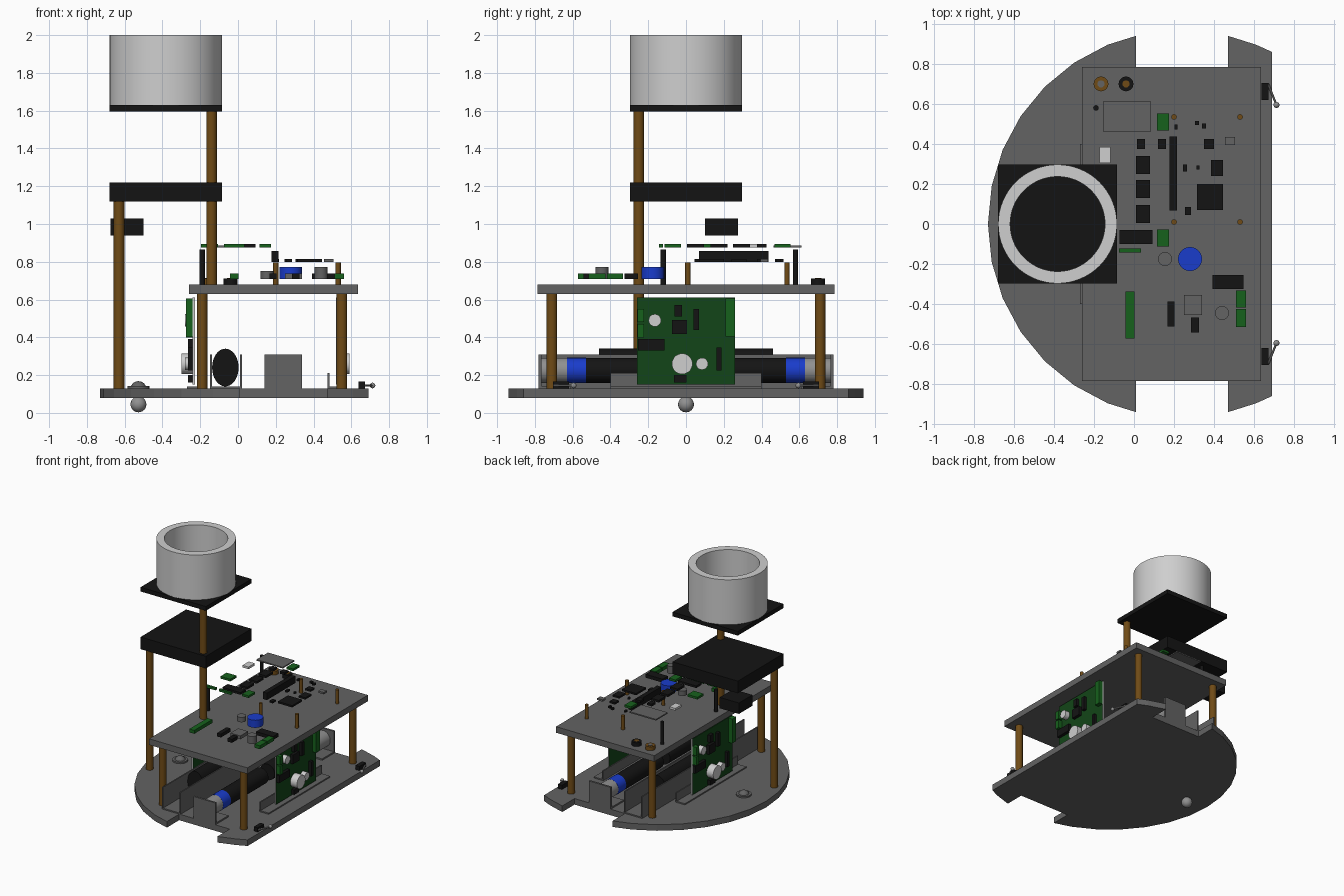
import bpy, bmesh, math
from mathutils import Vector

cube = bpy.data.objects.get("Cube")
if cube:
    bpy.data.objects.remove(cube, do_unlink=True)


def material(name, rgb):
    m = bpy.data.materials.new(name)
    m.use_nodes = True
    m.diffuse_color = (*rgb, 1)
    m.node_tree.nodes["Principled BSDF"].inputs["Base Color"].default_value = (*rgb, 1)
    return m


GRAY = material("plate gray", (0.125, 0.125, 0.125))
BLACK = material("black plastic", (0.007, 0.007, 0.007))
BROWN = material("brown brass", (0.16, 0.07, 0.008))
GREEN = material("connector green", (0.008, 0.12, 0.012))
BOARD = material("board green", (0.006, 0.06, 0.009))
BLUE = material("blue", (0.01, 0.045, 0.6))
LIGHT = material("light gray", (0.62, 0.62, 0.62))
STEEL = material("steel gray", (0.28, 0.28, 0.28))


def finish(name, bm, mat, smooth=False):
    bmesh.ops.recalc_face_normals(bm, faces=bm.faces)
    me = bpy.data.meshes.new(name)
    bm.to_mesh(me)
    bm.free()
    me.materials.append(mat)
    ob = bpy.data.objects.new(name, me)
    bpy.context.collection.objects.link(ob)
    if smooth:
        bpy.ops.object.select_all(action='DESELECT')
        ob.select_set(True)
        bpy.context.view_layer.objects.active = ob
        bpy.ops.object.shade_smooth_by_angle(angle=math.radians(40))
    return ob


def box(name, x, y, z, mat):
    """Box from (min, max) ranges."""
    bm = bmesh.new()
    bmesh.ops.create_cube(bm, size=1)
    for v in bm.verts:
        v.co = [(r[0] + r[1]) / 2 + c * (r[1] - r[0]) for c, r in zip(v.co, (x, y, z))]
    return finish(name, bm, mat)


def chip(name, cx, cy, w, d, z0, z1, mat):
    return box(name, (cx - w / 2, cx + w / 2), (cy - d / 2, cy + d / 2), (z0, z1), mat)


def rod(name, a, b, r, mat, sides=20, flat=1.0):
    """Cylinder between two points; flat scales the x radius."""
    a, b = Vector(a), Vector(b)
    bm = bmesh.new()
    bmesh.ops.create_cone(bm, cap_ends=True, segments=sides, radius1=r, radius2=r, depth=(b - a).length)
    q = Vector((0, 0, 1)).rotation_difference(b - a)
    for v in bm.verts:
        v.co = q @ v.co
        v.co.x *= flat
        v.co += (a + b) / 2
    return finish(name, bm, mat, True)


def ball(name, c, r, mat):
    bm = bmesh.new()
    bmesh.ops.create_uvsphere(bm, u_segments=20, v_segments=12, radius=r)
    bmesh.ops.translate(bm, verts=bm.verts, vec=c)
    return finish(name, bm, mat, True)


# Base plate: 32-sided disc cut flat at one side, with two wheel notches
half = [(0.69, 0.86), (0.61, 0.896), (0.47, 0.94), (0.47, 0.78), (0.01, 0.78), (0.01, 0.94)]
half += [(0.24 + 0.97 * math.cos(math.radians(11.25 * i)), 0.97 * math.sin(math.radians(11.25 * i)))
         for i in range(10, 16)]
outline = half + [(-0.73, 0)] + [(x, -y) for x, y in reversed(half)]
bm = bmesh.new()
face = bm.faces.new([bm.verts.new((x, y, 0.08)) for x, y in outline])
ext = bmesh.ops.extrude_face_region(bm, geom=[face])
bmesh.ops.translate(bm, verts=[g for g in ext["geom"] if isinstance(g, bmesh.types.BMVert)], vec=(0, 0, 0.05))
finish("base_plate", bm, GRAY)

# Upper deck and posts
box("upper_deck", (-0.26, 0.635), (-0.785, 0.785), (0.63, 0.68), GRAY)
for s in (-1, 1):
    for x in (-0.19, 0.55):
        rod("deck_post", (x, s * 0.71, 0.13), (x, s * 0.71, 0.63), 0.028, BROWN)
rod("box_post", (-0.63, -0.25, 0.13), (-0.63, -0.25, 1.12), 0.028, BROWN)
rod("tower_column", (-0.14, -0.25, 0.68), (-0.14, -0.25, 1.595), 0.028, BROWN)

# Sensor tower
box("tower_box", (-0.68, -0.085), (-0.297, 0.297), (1.12, 1.22), BLACK)
box("tower_plate", (-0.68, -0.085), (-0.297, 0.297), (1.595, 1.63), BLACK)
box("small_sensor", (-0.675, -0.5), (0.1, 0.275), (0.94, 1.03), BLACK)
bm = bmesh.new()
profile = [(0.237, 1.63), (0.297, 1.63), (0.297, 2.0), (0.237, 2.0)]
N = 64
rings = [[bm.verts.new((-0.382 + r * math.cos(2 * math.pi * i / N), r * math.sin(2 * math.pi * i / N), z))
          for r, z in profile] for i in range(N)]
for i in range(N):
    for j in range(4):
        a, b, k = rings[i], rings[(i + 1) % N], (j + 1) % 4
        bm.faces.new((a[j], b[j], b[k], a[k]))
finish("tower_ring", bm, LIGHT, True)

# Caster
ball("caster_ball", (-0.527, 0, 0.045), 0.042, STEEL)
rod("caster_flange", (-0.527, 0, 0.13), (-0.527, 0, 0.142), 0.058, GRAY)
ball("caster_dome", (-0.527, 0, 0.125), 0.043, GRAY)

# Battery in its tray
rod("battery", (-0.067, -0.46, 0.24), (-0.067, 0.46, 0.24), 0.1, BLACK, 32, 0.7)
for x in (-0.147, 0.011):
    box("tray_wall", (x, x + 0.01), (-0.78, 0.78), (0.13, 0.31), GRAY)
box("tray_floor", (-0.147, 0.021), (-0.78, 0.78), (0.13, 0.14), GRAY)

# Motors, mounts and bumper switches
for s in (-1, 1):
    for name, y0, y1, r, mat in (("motor_gearbox", 0.765, 0.63, 0.066, STEEL),
                                 ("motor_band", 0.63, 0.53, 0.067, BLUE),
                                 ("motor_body", 0.53, 0.04, 0.066, BLACK)):
        rod(name, (0.24, s * y0, 0.225), (0.24, s * y1, 0.225), r, mat, 28)
    chip("motor_mount", 0.24, s * 0.772, 0.2, 0.016, 0.13, 0.31, GRAY)
    chip("motor_mount_foot", 0.24, s * 0.69, 0.2, 0.16, 0.13, 0.142, GRAY)
    chip("bumper_switch", 0.655, s * 0.662, 0.036, 0.085, 0.13, 0.165, BLACK)
    rod("bumper_arm", (0.67, s * 0.7, 0.145), (0.712, s * 0.595, 0.145), 0.006, STEEL, 8)
    ball("bumper_tip", (0.712, s * 0.595, 0.145), 0.015, STEEL)

# Two upright circuit boards facing outwards, each on an angle rail
BLOCKS = [(-0.04, 0.54, 0.04, 0.06, BLACK), (-0.035, 0.455, 0.08, 0.075, BLACK), (0.055, 0.495, 0.03, 0.11, BLACK),
          (-0.185, 0.36, 0.14, 0.06, BLACK), (0.175, 0.285, 0.025, 0.12, BLACK), (-0.03, 0.18, 0.065, 0.04, BLACK),
          (0.235, 0.505, 0.05, 0.2, GREEN), (-0.24, 0.515, 0.035, 0.07, GREEN), (-0.24, 0.435, 0.035, 0.07, GREEN)]
for s, bx in ((1, 0.53), (-1, -0.24)):
    def span(a, b):
        return tuple(sorted((bx + s * a, bx + s * b)))
    board = box("upright_board", span(-0.012, 0), (-0.26, 0.26), (0.15, 0.61), BOARD)
    board.data.materials.append(LIGHT)
    for p in board.data.polygons:  # pale board edge at the two ends
        p.material_index = 1 if abs(p.normal.y) > 0.5 else 0
    for y, z, w, h, mat in BLOCKS:
        box("board_part", span(0, 0.035 if mat is GREEN else 0.025), (s * y - w / 2, s * y + w / 2),
            (z - h / 2, z + h / 2), mat)
    for y, z, r, d in ((-0.165, 0.49, 0.033, 0.04), (-0.02, 0.26, 0.055, 0.06), (0.085, 0.26, 0.032, 0.04)):
        rod("board_capacitor", (bx, s * y, z), (bx + s * d, s * y, z), r, LIGHT)
    box("board_rail", span(-0.055, -0.045), (-0.4, 0.4), (0.13, 0.21), GRAY)
    box("board_rail_foot", span(-0.055, 0.03), (-0.4, 0.4), (0.13, 0.14), GRAY)

# Deck hardware: sockets, thin posts and standoffs
for x, outer, inner in ((-0.165, BROWN, BLACK), (-0.04, BLACK, BROWN)):
    rod("socket", (x, 0.7, 0.68), (x, 0.7, 0.712), 0.037, outer)
    rod("socket_centre", (x, 0.7, 0.71), (x, 0.7, 0.715), 0.018, inner if inner is BROWN else GRAY)
for y in (-0.12, 0.58):
    rod("thin_post", (-0.19, y, 0.68), (-0.19, y, 0.865), 0.014, BLACK, 12)
for x in (0.2, 0.53):
    for y in (0.01, 0.535):
        rod("standoff", (x, y, 0.68), (x, y, 0.795), 0.014, BROWN, 12)

# Small parts in three layers: (x, y, width, depth)
LOW, MID, TOP = (0.71, 0.738), (0.8, 0.815), (0.875, 0.893)
LAYERS = [
    ("power_chip", LOW, BLACK, [(0.47, -0.29, 0.155, 0.07), (0.185, -0.45, 0.035, 0.125), (0.305, -0.505, 0.04, 0.075)]),
    ("power_terminal", LOW, GREEN, [(-0.02, -0.455, 0.045, 0.235), (0.535, -0.375, 0.05, 0.085),
                                    (0.535, -0.47, 0.05, 0.09)]),
    ("power_module", LOW, GRAY, [(0.295, -0.405, 0.09, 0.1)]),
    ("logic_chip", MID, BLACK, [(0.38, 0.135, 0.13, 0.13), (0.415, 0.28, 0.06, 0.08), (0.375, 0.4, 0.05, 0.05),
                                (0.255, 0.28, 0.02, 0.035), (0.27, 0.065, 0.03, 0.04), (0.315, 0.505, 0.022, 0.022),
                                (0.35, 0.49, 0.018, 0.025), (0.21, 0.485, 0.015, 0.025), (0.32, 0.283, 0.015, 0.02)]),
    ("crystal", MID, GRAY, [(0.48, 0.415, 0.05, 0.04)]),
    ("pin_header", (0.8, 0.857), BLACK, [(0.197, 0.253, 0.037, 0.37)]),
    ("upper_chip", TOP, BLACK, [(0.035, 0.4, 0.042, 0.05), (0.14, 0.4, 0.042, 0.05), (0.045, 0.295, 0.07, 0.09),
                                (0.045, 0.175, 0.07, 0.09), (0.045, 0.05, 0.07, 0.09), (0.01, -0.065, 0.165, 0.07)]),
    ("upper_terminal", TOP, GREEN, [(0.145, 0.51, 0.06, 0.085), (0.145, -0.07, 0.06, 0.085), (-0.02, -0.133, 0.11, 0.02),
                                    (-0.15, -0.133, 0.09, 0.02), (-0.15, 0.09, 0.09, 0.08)]),
    ("white_connector", TOP, LIGHT, [(-0.145, 0.345, 0.055, 0.08)]),
    ("upper_module", (0.875, 0.885), GRAY, [(-0.035, 0.537, 0.24, 0.15)]),
]
for name, (z0, z1), mat, items in LAYERS:
    for item in items:
        chip(name, *item, z0, z1, mat)
rod("blue_coil", (0.28, -0.175, 0.71), (0.28, -0.175, 0.772), 0.06, BLUE, 28)
rod("capacitor", (0.155, -0.175, 0.71), (0.155, -0.175, 0.75), 0.035, GRAY)
rod("capacitor", (0.44, -0.445, 0.71), (0.44, -0.445, 0.772), 0.035, GRAY)
